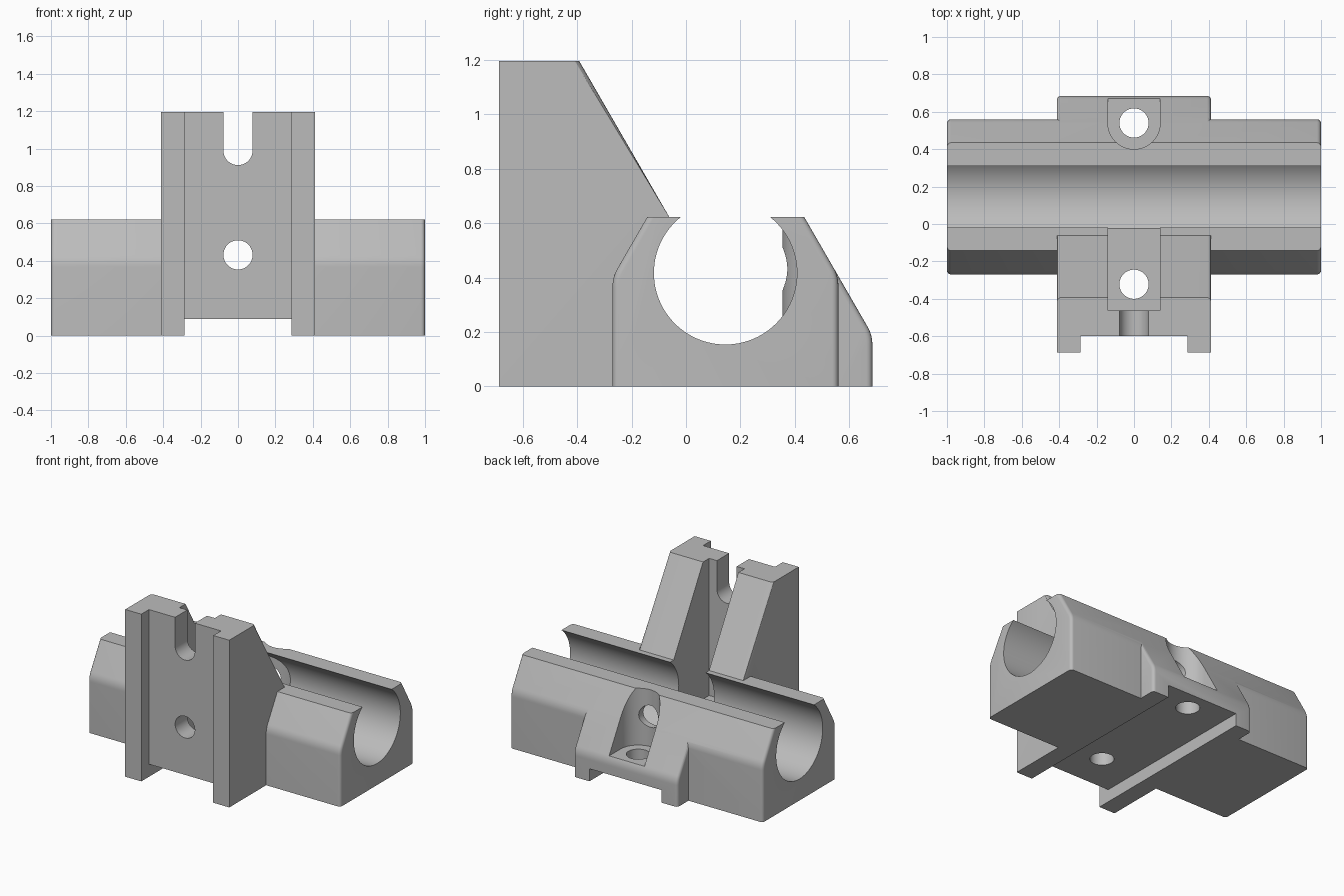
import bpy, bmesh
from math import pi, cos, sin, tan, radians
from mathutils import Vector

cube = bpy.data.objects.get("Cube")
if cube:
    bpy.data.objects.remove(cube, do_unlink=True)

grey = bpy.data.materials.new("plain_grey")
grey.use_nodes = True
colour = (0.5, 0.5, 0.5, 1)
grey.diffuse_color = colour
grey.node_tree.nodes["Principled BSDF"].inputs["Base Color"].default_value = colour


def prism(name, points, axis, lo, hi, round_edge=None, width=0.022):
    """Extrude a 2D outline along an axis; optionally round chosen end edges."""
    place = {"x": lambda a, b, t: (t, a, b),
             "y": lambda a, b, t: (a, t, b),
             "z": lambda a, b, t: (a, b, t)}[axis]
    bm = bmesh.new()
    ends = [[bm.verts.new(place(a, b, t)) for a, b in points] for t in (lo, hi)]
    for end in ends:
        bm.faces.new(end)
    n = len(points)
    for i in range(n):
        j = (i + 1) % n
        bm.faces.new((ends[0][i], ends[0][j], ends[1][j], ends[1][i]))
    bmesh.ops.recalc_face_normals(bm, faces=bm.faces[:])
    if round_edge:
        edges = [e for e in bm.edges if round_edge(*[v.co for v in e.verts])]
        bmesh.ops.bevel(bm, geom=edges, offset=width, segments=4,
                        profile=0.5, affect="EDGES")
    mesh = bpy.data.meshes.new(name)
    bm.to_mesh(mesh)
    bm.free()
    mesh.materials.append(grey)
    obj = bpy.data.objects.new(name, mesh)
    bpy.context.collection.objects.link(obj)
    return obj


def arc(cx, cy, r, start=0, sweep=2 * pi, steps=64):
    count = steps if sweep >= 2 * pi else steps + 1
    return [(cx + r * cos(start + sweep * i / steps),
             cy + r * sin(start + sweep * i / steps)) for i in range(count)]


def box(a0, a1, b0, b1):
    return [(a0, b0), (a1, b0), (a1, b1), (a0, b1)]


def fillet(prev, corner, nxt, cut=0.035, steps=6):
    """Replace a corner by a smooth curve."""
    c = Vector(corner)
    p = c + (Vector(prev) - c).normalized() * cut
    q = c + (Vector(nxt) - c).normalized() * cut
    return [tuple(p * (1 - t) ** 2 + c * 2 * t * (1 - t) + q * t * t)
            for t in (i / steps for i in range(steps + 1))]


def combine(target, tool, operation):
    mod = target.modifiers.new(operation, "BOOLEAN")
    mod.operation, mod.object, mod.solver = operation, tool, "EXACT"
    bpy.context.view_layer.objects.active = target
    bpy.ops.object.modifier_apply(modifier=mod.name)
    bpy.data.objects.remove(tool, do_unlink=True)


# Shared dimensions
rim, slope = 0.622, tan(radians(60))
half, groove, hole = 0.412, 0.285, 0.078
bore_y, bore_z, bore_r = 0.145, 0.417, 0.263
floor, pocket_y, slot_half = 0.215, 0.54, 0.14


def on_back(y):
    return (y, rim - (y - 0.435) * slope)


def end_edge(limit):
    """Edges around the end outline, leaving the level ones sharp."""
    def test(p, q):
        return (abs(p.x - q.x) < 1e-5 and abs(abs(p.x) - limit) < 1e-5
                and abs(p.z - q.z) > 1e-4 and min(p.y, q.y) > -0.6)
    return test


# Long cradle body
front_top, back_top = (-0.143, rim), (0.435, rim)
front_bend = (-0.27, rim - 0.127 * slope)
back_bend = on_back(0.56)
outline = ([(-0.27, 0)] + fillet((-0.27, 0), front_bend, front_top)
           + [front_top, back_top]
           + fillet(back_top, back_bend, (0.56, 0)) + [(0.56, 0)])
body = prism("clamp_bracket", outline, "x", -1, 1, end_edge(1))

# Central upright and rear foot
foot_bend = on_back(0.685)
outline = ([(-0.687, 0), (-0.687, 1.197), (-0.393, 1.197),
            (-0.393 + (1.197 - rim) / slope, rim), back_top]
           + fillet(back_top, foot_bend, (0.685, 0)) + [(0.685, 0)])
combine(body, prism("upright", outline, "x", -half, half, end_edge(half)), "UNION")

# Bore, leaving a rounded wall around the rear screw pocket
bore = prism("bore", arc(bore_y, bore_z, bore_r, steps=96), "x", -1.2, 1.2)
wall = prism("pocket_wall", arc(0, pocket_y, 0.185), "z", -0.2, 1)
combine(bore, wall, "DIFFERENCE")
combine(body, bore, "DIFFERENCE")

# Guide grooves on the front and the underside
for name, limits in (("front_groove", (-1, -0.6, -0.5, 1.5)),
                     ("bottom_groove", (-1, 1, -0.5, 0.09))):
    cutter = prism(name, box(*limits), "x", -groove, groove)
    combine(body, cutter, "DIFFERENCE")

# Access slot behind the front plate
slot = prism("access_slot", box(-0.462, 0.1, floor, 1.5), "x", -slot_half, slot_half)
combine(body, slot, "DIFFERENCE")

# Rear screw pocket with rounded inner end
outline = arc(0, pocket_y, slot_half, pi, pi, 32) + [(slot_half, 0.8), (-slot_half, 0.8)]
combine(body, prism("screw_pocket", outline, "z", floor, 1), "DIFFERENCE")

# Vertical screw holes
for y in (-0.322, pocket_y):
    combine(body, prism("screw_hole", arc(0, y, hole), "z", -0.2, 0.4), "DIFFERENCE")

# Horizontal hole and open-topped slot through the front plate
drill = prism("front_hole", arc(0, 0.432, hole), "y", -0.9, pocket_y)
combine(body, drill, "DIFFERENCE")
outline = arc(0, 0.99, hole, pi, pi, 32) + [(hole, 1.5), (-hole, 1.5)]
combine(body, prism("top_slot", outline, "y", -0.9, -0.3), "DIFFERENCE")

# Smooth curves, sharp corners
bpy.ops.object.select_all(action="DESELECT")
body.select_set(True)
bpy.context.view_layer.objects.active = body
bpy.ops.object.shade_smooth_by_angle(angle=radians(30))
